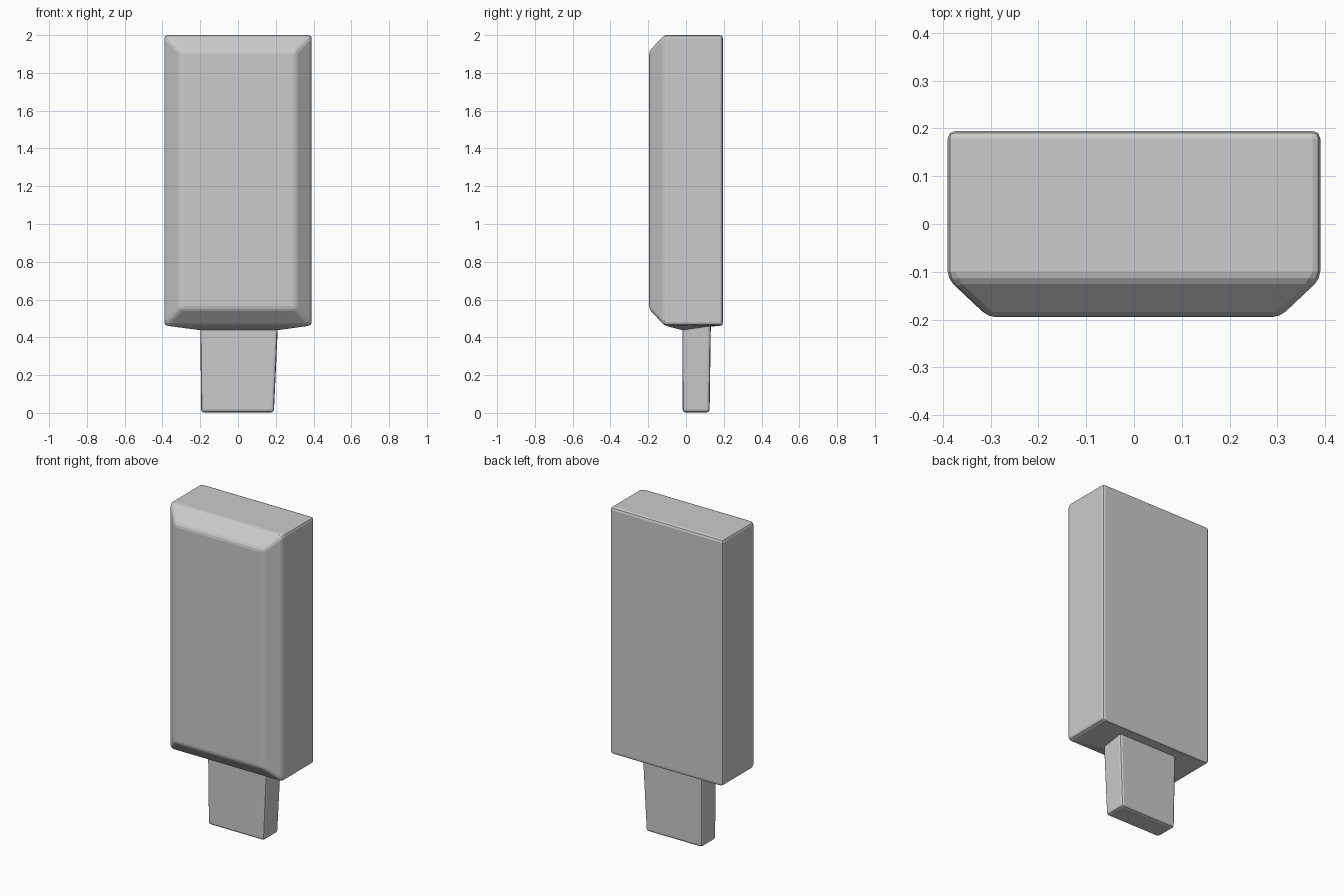
import bpy
import bmesh

cube = bpy.data.objects.get("Cube")
if cube:
    bpy.data.objects.remove(cube, do_unlink=True)

grey = bpy.data.materials.new("plain_grey")
grey.use_nodes = True
COLOUR = (0.6, 0.6, 0.6, 1)
grey.diffuse_color = COLOUR
grey.node_tree.nodes["Principled BSDF"].inputs["Base Color"].default_value = COLOUR


def bridge(bm, a, b):
    """Join two rings of vertices with quads."""
    n = len(a)
    for i in range(n):
        j = (i + 1) % n
        bm.faces.new((a[i], a[j], b[j], b[i]))


def finish(bm, name, width):
    bmesh.ops.recalc_face_normals(bm, faces=bm.faces)
    mesh = bpy.data.meshes.new(name)
    bm.to_mesh(mesh)
    bm.free()
    mesh.materials.append(grey)
    obj = bpy.data.objects.new(name, mesh)
    bpy.context.collection.objects.link(obj)
    mod = obj.modifiers.new("rounded_edges", "BEVEL")
    mod.width = width
    mod.segments = 2
    mod.limit_method = 'ANGLE'
    return obj


def upright_ring(bm, x, y, low, high):
    return [bm.verts.new(p) for p in
            ((-x, y, low), (x, y, low), (x, y, high), (-x, y, high))]


def flat_ring(bm, x0, x1, y0, y1, z_front, z_back):
    return [bm.verts.new(p) for p in
            ((x0, y0, z_front), (x1, y0, z_front), (x1, y1, z_back), (x0, y1, z_back))]


# Body: slab with a chamfered front and an underside sloping to the handle
bm = bmesh.new()
front = upright_ring(bm, 0.305, -0.195, 0.55, 1.915)
rim = upright_ring(bm, 0.39, -0.115, 0.463, 2.0)
back = upright_ring(bm, 0.39, 0.195, 0.463, 2.0)
bm.faces.new(front)
bm.faces.new(back)
bridge(bm, front, rim)
for i in (1, 2, 3):
    j = (i + 1) % 4
    bm.faces.new((rim[i], rim[j], back[j], back[i]))
collar = flat_ring(bm, -0.2, 0.21, -0.02, 0.13, 0.438, 0.46)
bridge(bm, [rim[0], rim[1], back[1], back[0]], collar)
bm.faces.new(collar)
finish(bm, "body", 0.016)

# Handle: slightly tapered block reaching up into the body
bm = bmesh.new()
foot = flat_ring(bm, -0.195, 0.19, -0.018, 0.125, 0.003, 0.003)
top = flat_ring(bm, -0.2, 0.213, -0.02, 0.132, 0.5, 0.5)
bridge(bm, foot, top)
bm.faces.new(foot)
bm.faces.new(top)
finish(bm, "handle", 0.014)
